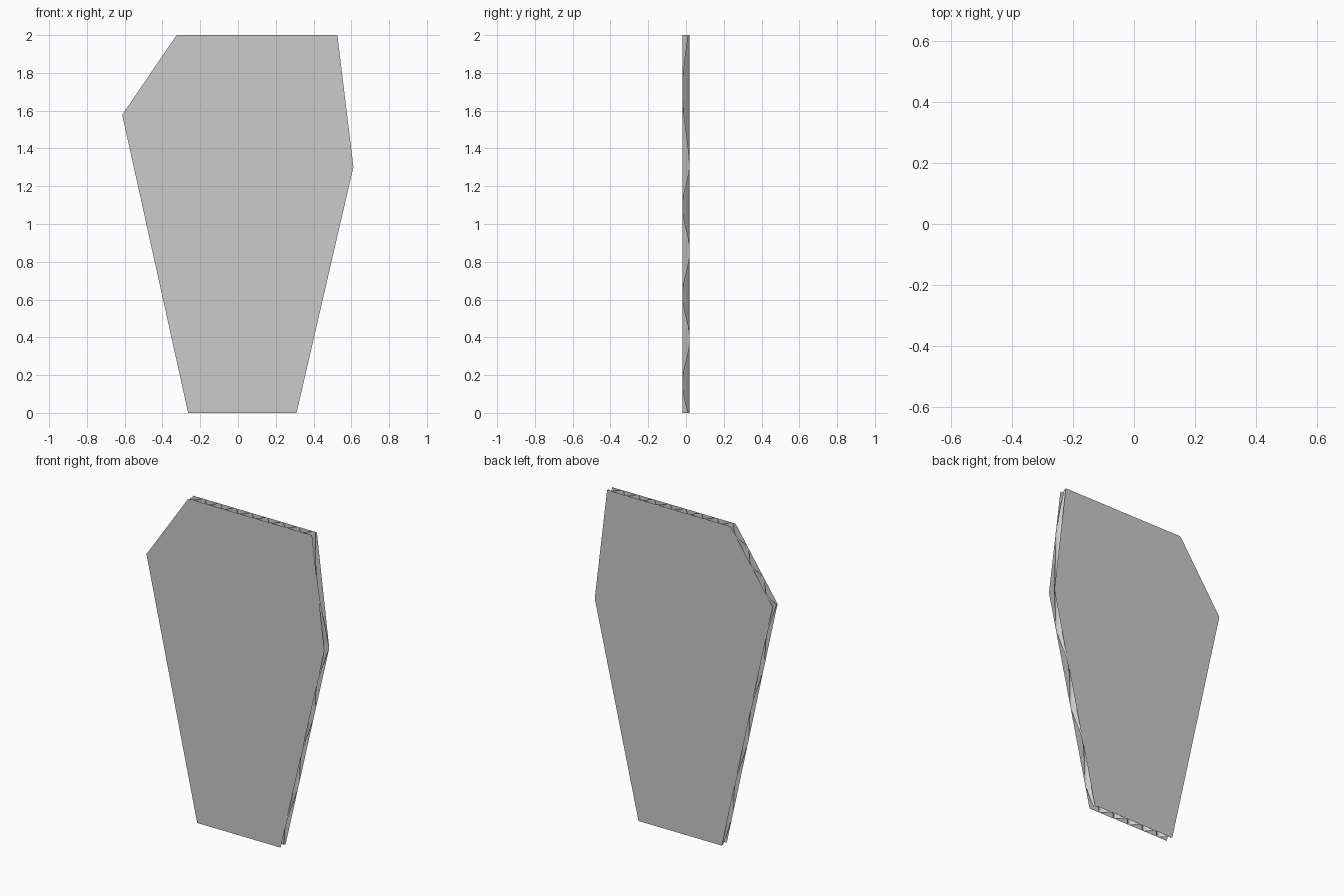
import bpy, bmesh, math
from mathutils import Vector

if "Cube" in bpy.data.objects:
    bpy.data.objects.remove(bpy.data.objects["Cube"])

# Cut outline of the board piece (x, z), clockwise seen from the front
OUTLINE = [(-0.325, 2), (0.526, 2), (0.611, 1.303), (0.31, 0), (-0.264, 0), (-0.613, 1.578)]
HALF = 0.0238      # half distance between the liners
AMP = 0.0195       # flute amplitude
PERIOD = 0.1079    # flute spacing
PEAK = -0.572      # x of one flute crest
STEPS = 16         # segments per flute


def finish(name, bm, smooth=False):
    mesh = bpy.data.meshes.new(name)
    bm.to_mesh(mesh)
    bm.free()
    for p in mesh.polygons:
        p.use_smooth = smooth
    ob = bpy.data.objects.new(name, mesh)
    bpy.context.collection.objects.link(ob)
    return ob


# Flat paper liners, front and back
def liner(name, y):
    bm = bmesh.new()
    pts = OUTLINE if y > 0 else OUTLINE[::-1]
    bm.faces.new([bm.verts.new((x, y, z)) for x, z in pts])
    finish(name, bm)


liner("front_liner", -HALF)
liner("back_liner", HALF)

# Corrugated core: a wave sheet trimmed to the outline
bm = bmesh.new()
start = PEAK - PERIOD
rows = []
for i in range(13 * STEPS + 1):
    x = start + i * PERIOD / STEPS
    y = AMP * math.cos(2 * math.pi * (x - PEAK) / PERIOD)
    rows.append((bm.verts.new((x, y, -0.1)), bm.verts.new((x, y, 2.1))))
for (a, b), (c, d) in zip(rows, rows[1:]):
    bm.faces.new((a, c, d, b))
for (x0, z0), (x1, z1) in zip(OUTLINE, OUTLINE[1:] + OUTLINE[:1]):
    outward = Vector((-(z1 - z0), 0, x1 - x0)).normalized()
    bmesh.ops.bisect_plane(bm, geom=bm.verts[:] + bm.edges[:] + bm.faces[:], dist=1e-6,
                           plane_co=(x0, 0, z0), plane_no=outward, clear_outer=True)
finish("corrugated_core", bm, smooth=True)
